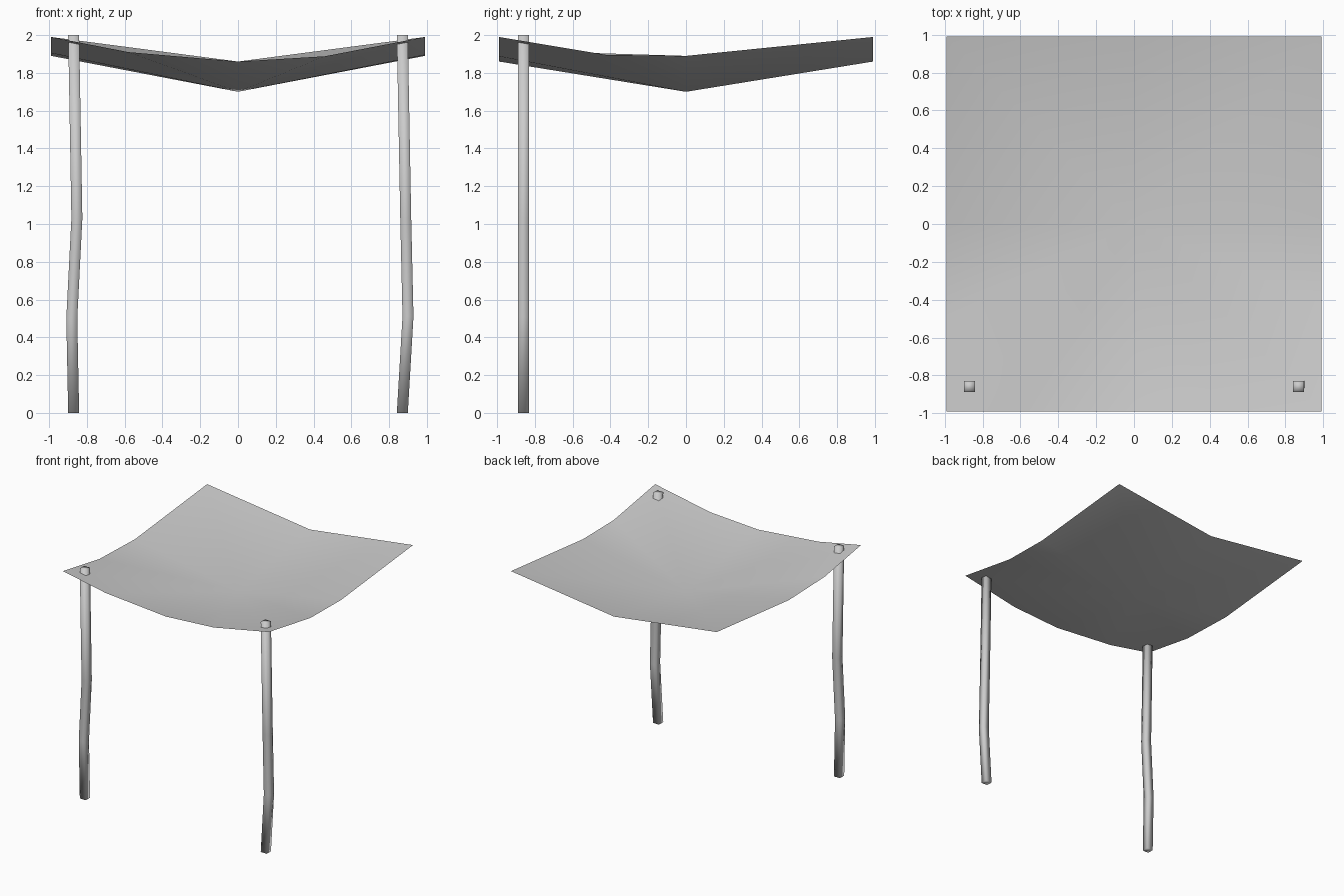
import bpy
import bmesh

cube = bpy.data.objects.get("Cube")
if cube:
    bpy.data.objects.remove(cube, do_unlink=True)


def make_material(name, colour):
    mat = bpy.data.materials.new(name)
    mat.use_nodes = True
    mat.diffuse_color = colour
    mat.node_tree.nodes["Principled BSDF"].inputs["Base Color"].default_value = colour
    return mat


GREY = make_material("plain grey", (0.6, 0.6, 0.6, 1))


def finish(bm, name):
    """Turn a bmesh into a smooth shaded object."""
    for face in bm.faces:
        face.smooth = True
    mesh = bpy.data.meshes.new(name)
    bm.to_mesh(mesh)
    bm.free()
    mesh.materials.append(GREY)
    obj = bpy.data.objects.new(name, mesh)
    bpy.context.collection.objects.link(obj)
    return obj


# Sagging cloth canopy: a thin sheet fanned from its low centre to the rim
def build_canopy():
    e, top, side, end = 0.99, 1.99, 1.89, 1.86
    rim = [
        (-e, -e, top), (-0.58, -e, 1.91), (0, -e, end), (0.46, -e, 1.888),
        (e, -e, top), (e, -0.42, 1.895), (e, 0, side),
        (e, e, top), (0, e, end),
        (-e, e, top), (-e, 0, side), (-e, -0.49, 1.905),
    ]
    bm = bmesh.new()
    centre = bm.verts.new((0, 0, 1.7))
    verts = [bm.verts.new(p) for p in rim]
    for a, b in zip(verts, verts[1:] + verts[:1]):
        bm.faces.new((centre, a, b))
    finish(bm, "canopy")


# Slightly crooked square post, given as (x, z) points along its middle
def build_post(name, path, y=-0.86, h=0.029):
    bm = bmesh.new()
    corners = [(-h, -h), (h, -h), (h, h), (-h, h)]
    rings = [[bm.verts.new((x + dx, y + dy, z)) for dx, dy in corners]
             for x, z in path]
    for low, high in zip(rings, rings[1:]):
        for i in range(4):
            j = (i + 1) % 4
            bm.faces.new((low[i], low[j], high[j], high[i]))
    bm.faces.new(rings[0][::-1])
    bm.faces.new(rings[-1])
    finish(bm, name)


build_canopy()
build_post("right_post", [(-0.87, 0), (-0.88, 0.5), (-0.853, 1.03), (-0.87, 2)])
build_post("left_post", [(0.87, 0), (0.9, 0.51), (0.888, 1.03), (0.87, 2)])
